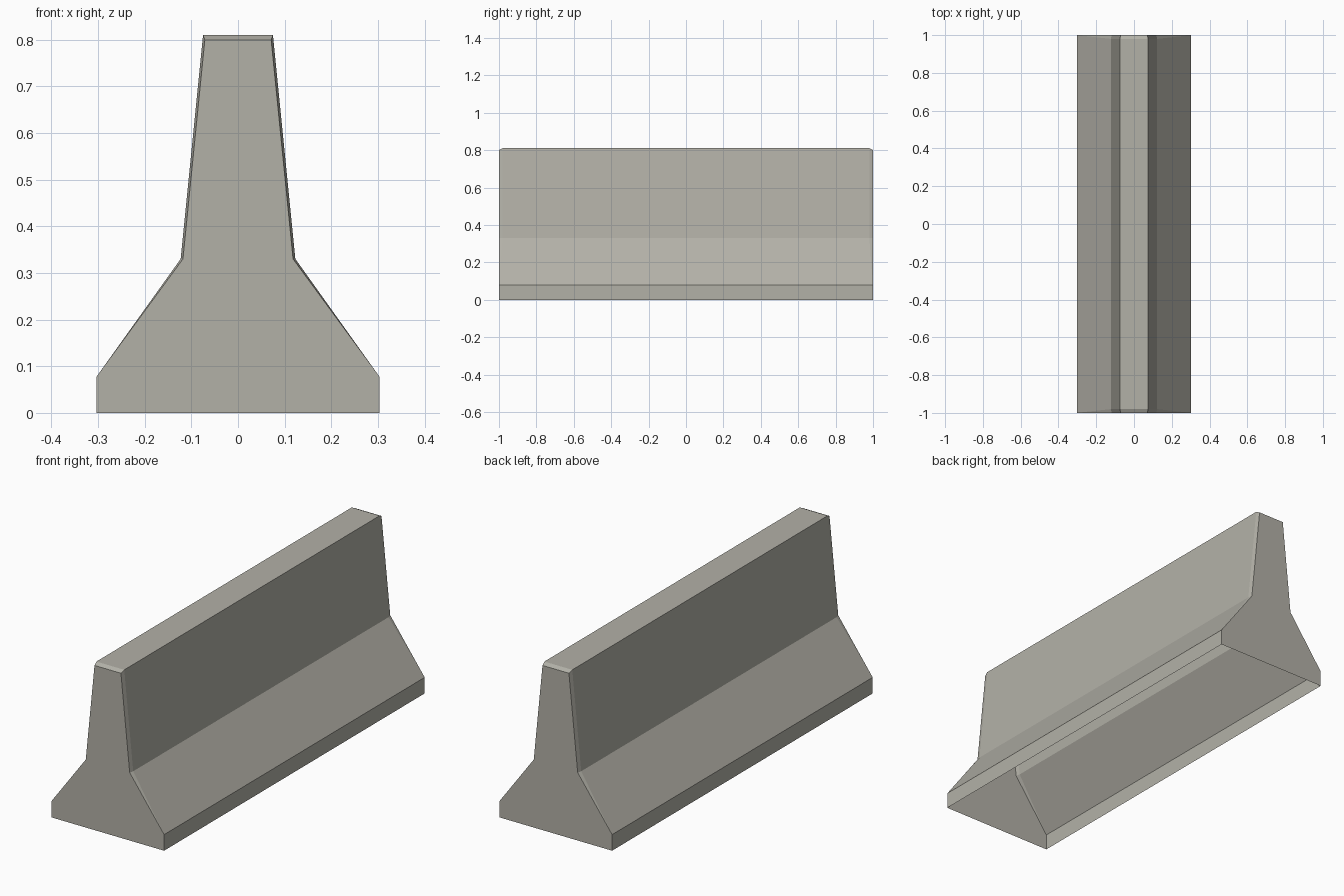
import bpy
import bmesh

cube = bpy.data.objects.get("Cube")
if cube:
    bpy.data.objects.remove(cube, do_unlink=True)

# Concrete material
concrete = bpy.data.materials.new("warm_grey_concrete")
concrete.use_nodes = True
colour = (0.45, 0.44, 0.39, 1.0)
concrete.diffuse_color = colour
shader = next(n for n in concrete.node_tree.nodes if n.type == "BSDF_PRINCIPLED")
shader.inputs["Base Color"].default_value = colour

# Half profiles (x, z): full body section, and the slightly smaller end section
BODY = [(0.303, 0), (0.303, 0.078), (0.123, 0.33), (0.075, 0.81)]
END = [(0.303, 0), (0.303, 0.078), (0.118, 0.33), (0.071, 0.80)]
HALF_LENGTH = 1.0
CHAMFER = 0.02


def ring(bm, half, inset, side):
    """Mirror a half profile; the foot stays at full length, the rest is inset."""
    points = half + [(-x, z) for x, z in reversed(half)]
    foot = half[1][1]
    return [bm.verts.new((x, side * (HALF_LENGTH - (inset if z > foot else 0)), z))
            for x, z in points]


bm = bmesh.new()
rings = [ring(bm, END, 0, -1), ring(bm, BODY, CHAMFER, -1),
         ring(bm, BODY, CHAMFER, 1), ring(bm, END, 0, 1)]
bmesh.ops.remove_doubles(bm, verts=bm.verts[:], dist=0.0001)

# Rebuild the ring lookup after the shared foot corners are merged
bm.verts.ensure_lookup_table()


def find(x, y, z):
    return min(bm.verts, key=lambda v: (v.co.x - x) ** 2 + (v.co.y - y) ** 2 + (v.co.z - z) ** 2)


def section(half, inset, side):
    points = half + [(-x, z) for x, z in reversed(half)]
    return [find(x, side * (HALF_LENGTH - (inset if z > half[1][1] else 0)), z)
            for x, z in points]


rings = [section(END, 0, -1), section(BODY, CHAMFER, -1),
         section(BODY, CHAMFER, 1), section(END, 0, 1)]

# Long sides, top and chamfers; the underside stays open
for a, b in zip(rings, rings[1:]):
    for i in range(len(a) - 1):
        corners = list(dict.fromkeys([a[i], a[i + 1], b[i + 1], b[i]]))
        if len(corners) > 2:
            bm.faces.new(corners)

# End walls
bm.faces.new(rings[0])
bm.faces.new(rings[-1])
bmesh.ops.recalc_face_normals(bm, faces=bm.faces[:])

# Make sure the open shell faces outwards
bm.faces.ensure_lookup_table()
top = max(bm.faces, key=lambda f: f.calc_center_median().z * f.calc_area()
          if abs(f.normal.z) > 0.9 else 0)
if top.normal.z < 0:
    bmesh.ops.reverse_faces(bm, faces=bm.faces[:])

mesh = bpy.data.meshes.new("barrier_body")
bm.to_mesh(mesh)
bm.free()
mesh.materials.append(concrete)
barrier = bpy.data.objects.new("barrier_body", mesh)
bpy.context.collection.objects.link(barrier)
